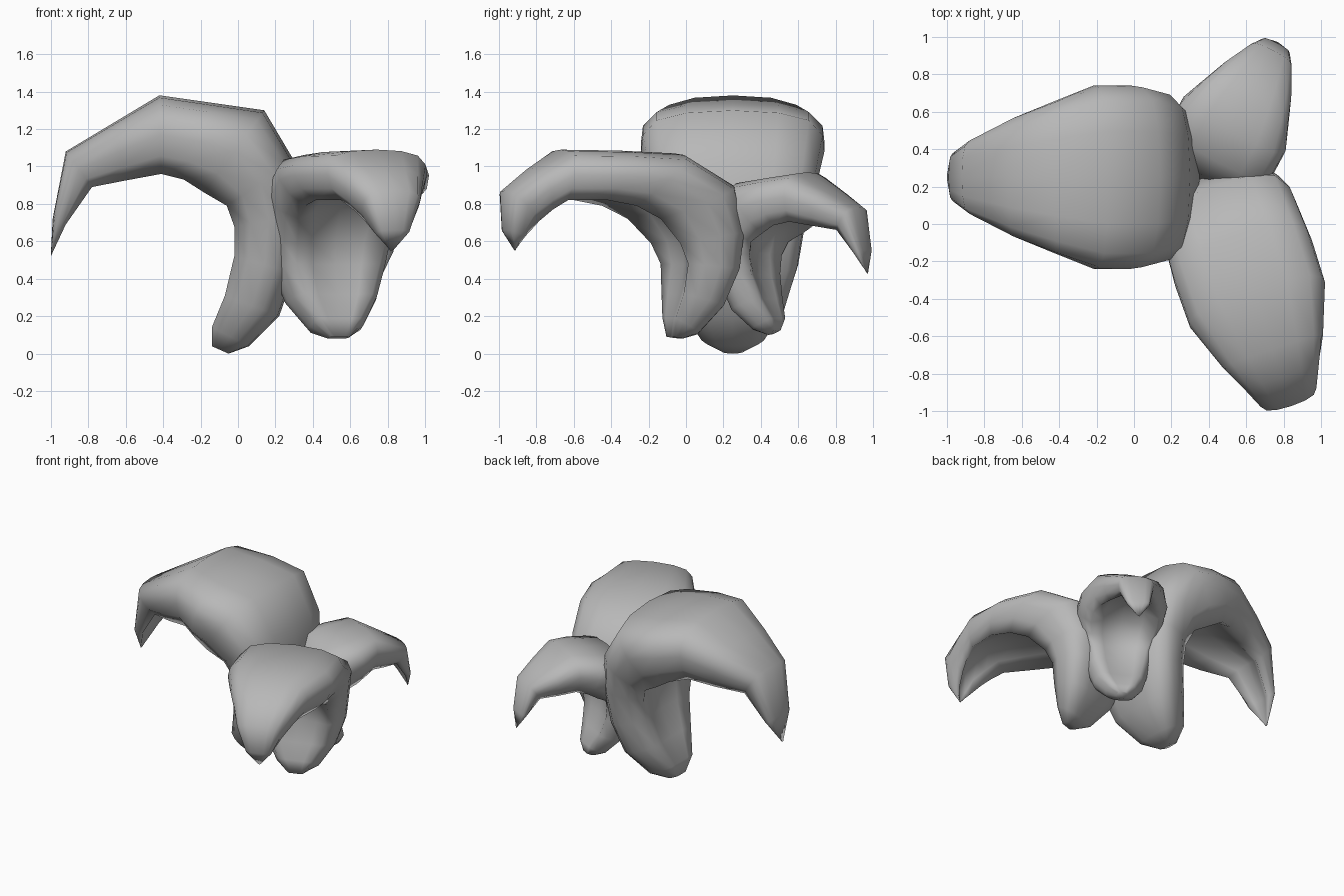
import bpy, bmesh, math

# outer half cross-section: (share of half width, share of the way from spine to rim)
OUTER = [(0, 0), (.5, .03), (.83, .12), (.98, .3), (1, .5), (.93, .77), (.75, 1)]

# stations: spine distance, spine height, rim distance, rim height, half width, depth of inner face
BROAD = [(.40, .00, .49, .04, .06, 1), (.29, .04, .49, .14, .17, .98),
         (.13, .20, .42, .31, .28, .93), (.05, .43, .37, .52, .35, .84),
         (.00, .74, .37, .68, .39, .76), (.05, 1.03, .41, .79, .45, .7),
         (.21, 1.30, .53, .86, .49, .7), (.49, 1.34, .64, .93, .49, .7),
         (.77, 1.38, .76, .96, .41, .7), (1.02, 1.23, .95, .925, .32, .7),
         (1.27, 1.08, 1.13, .89, .2, .65), (1.34, .72, 1.27, .69, .13, .6),
         (1.35, .52, 1.345, .53, .01, .5)]
LONG = [(.31, .08, .38, .09, .06, 1), (.24, .10, .38, .19, .15, .98),
        (.11, .25, .36, .32, .25, .93), (.03, .45, .35, .48, .31, .84),
        (.00, .66, .40, .59, .33, .76), (.06, .90, .52, .72, .37, .7),
        (.35, 1.07, .66, .79, .385, .7), (.66, 1.085, .82, .82, .38, .7),
        (.99, 1.09, 1.02, .82, .28, .7), (1.15, .99, 1.09, .77, .22, .7),
        (1.31, .87, 1.15, .71, .16, .65), (1.31, .66, 1.21, .63, .09, .6),
        (1.25, .55, 1.245, .56, .01, .5)]

grey = bpy.data.materials.new("leaf_grey")
grey.diffuse_color = (.48, .48, .48, 1)


def leaf(name, stations, origin, heading, scale=1.0):
    """Loft the arched section along the stations, growing in direction heading (degrees)."""
    a = math.radians(heading)
    dx, dy = math.cos(a), math.sin(a)
    bm = bmesh.new()
    rings = []
    for su, sz, eu, ez, w, k in stations:
        half = OUTER + [(.45, 1 - (1 - k) * .6), (0, k)]
        section = half + [(-s, d) for s, d in half[-2:0:-1]]
        ring = []
        for s, d in section:
            u = (su + (eu - su) * d) * scale
            z = (sz + (ez - sz) * d) * scale
            v = s * w * scale
            ring.append(bm.verts.new((origin[0] + u * dx - v * dy,
                                      origin[1] + u * dy + v * dx, origin[2] + z)))
        rings.append(ring)
    n = len(rings[0])
    for r0, r1 in zip(rings, rings[1:]):
        for i in range(n):
            j = (i + 1) % n
            bm.faces.new((r0[i], r0[j], r1[j], r1[i]))
    bm.faces.new(rings[0])
    bm.faces.new(rings[-1])
    bmesh.ops.recalc_face_normals(bm, faces=bm.faces)
    for f in bm.faces:
        f.smooth = True
    mesh = bpy.data.meshes.new(name)
    bm.to_mesh(mesh)
    bm.free()
    mesh.materials.append(grey)
    ob = bpy.data.objects.new(name, mesh)
    bpy.context.collection.objects.link(ob)
    return ob


# three drooping leaves around a common centre
leaf("large_leaf", BROAD, (.35, .25, 0), 180)
leaf("front_leaf", LONG, (.425, .27, 0), -71.5)
leaf("small_back_leaf", BROAD, (.37, .22, .1), 62, .63)
